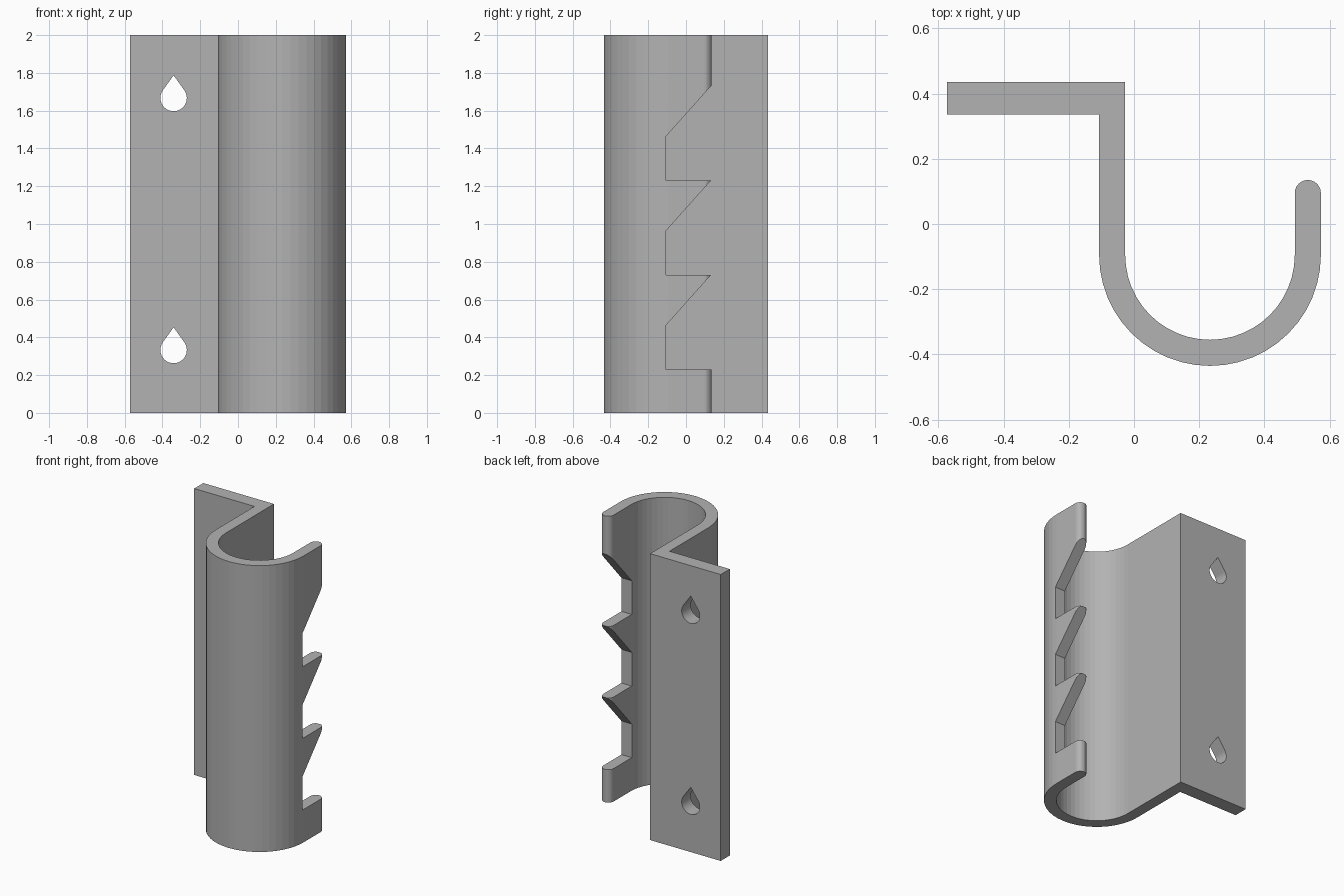
import bpy, bmesh
from math import sin, cos, pi, acos
from mathutils import Vector

cube = bpy.data.objects.get("Cube")
if cube:
    bpy.data.objects.remove(cube, do_unlink=True)

grey = bpy.data.materials.new("plain grey")
grey.use_nodes = True
grey.diffuse_color = (0.45, 0.45, 0.45, 1)
grey.node_tree.nodes["Principled BSDF"].inputs["Base Color"].default_value = (0.45, 0.45, 0.45, 1)


def prism(name, points, sweep):
    """Extrude a closed outline of 3D points along a vector."""
    bm = bmesh.new()
    face = bm.faces.new([bm.verts.new(p) for p in points])
    new = bmesh.ops.extrude_face_region(bm, geom=[face])["geom"]
    bmesh.ops.translate(bm, vec=Vector(sweep),
                        verts=[v for v in new if isinstance(v, bmesh.types.BMVert)])
    bmesh.ops.recalc_face_normals(bm, faces=bm.faces)
    mesh = bpy.data.meshes.new(name)
    bm.to_mesh(mesh)
    bm.free()
    mesh.materials.append(grey)
    obj = bpy.data.objects.new(name, mesh)
    bpy.context.collection.objects.link(obj)
    return obj


def arc(cx, cy, r, start, end, steps):
    return [(cx + r * cos(start + (end - start) * i / steps),
             cy + r * sin(start + (end - start) * i / steps)) for i in range(steps + 1)]


# Hook bracket: flat mounting flange, web, round trough and rounded lip
HEIGHT, CX, CY, R_OUT, R_IN = 2.0, 0.233, -0.095, 0.34, 0.26
outline = [(-0.573, 0.435), (-0.573, 0.335), (-0.107, 0.335)]
outline += arc(CX, CY, R_OUT, pi, 2 * pi, 24)
outline += arc(0.533, 0.095, 0.04, 0, pi, 12)
outline += arc(CX, CY, R_IN, 2 * pi, pi, 24)
outline += [(-0.027, 0.435)]
bracket = prism("hook_bracket", [(x, y, 0) for x, y in outline], (0, 0, HEIGHT))

cutters = []

# Ratchet notches in the lip: flat floor, vertical back, sloping top
FLOOR, BACK, TIP, RISE, PITCH = 0.23, -0.105, 0.132, 0.235, 0.5
slope = (PITCH - RISE) / (TIP - BACK)
for i in range(3):
    z = FLOOR + PITCH * i
    far = 0.2
    notch = [(BACK, z), (BACK, z + RISE), (far, z + RISE + slope * (far - BACK)), (far, z)]
    cutters.append(prism(f"notch_cutter_{i + 1}", [(0.4, y, h) for y, h in notch], (0.3, 0, 0)))

# Teardrop screw holes through the flange
RADIUS, APEX = 0.07, 0.12
tangent = acos(RADIUS / APEX)
for i, z in enumerate((0.333, 1.667)):
    drop = arc(-0.341, z, RADIUS, pi / 2 + tangent, 2.5 * pi - tangent, 24)
    drop.append((-0.341, z + APEX))
    cutters.append(prism(f"screw_hole_cutter_{i + 1}", [(x, 0.25, h) for x, h in drop], (0, 0.3, 0)))

# Cut everything out, then drop the cutters
bpy.context.view_layer.objects.active = bracket
for cutter in cutters:
    cutter.hide_render = True
    mod = bracket.modifiers.new(cutter.name, "BOOLEAN")
    mod.operation = "DIFFERENCE"
    mod.solver = "EXACT"
    mod.object = cutter
    bpy.ops.object.modifier_apply(modifier=mod.name)
    bpy.data.objects.remove(cutter, do_unlink=True)
